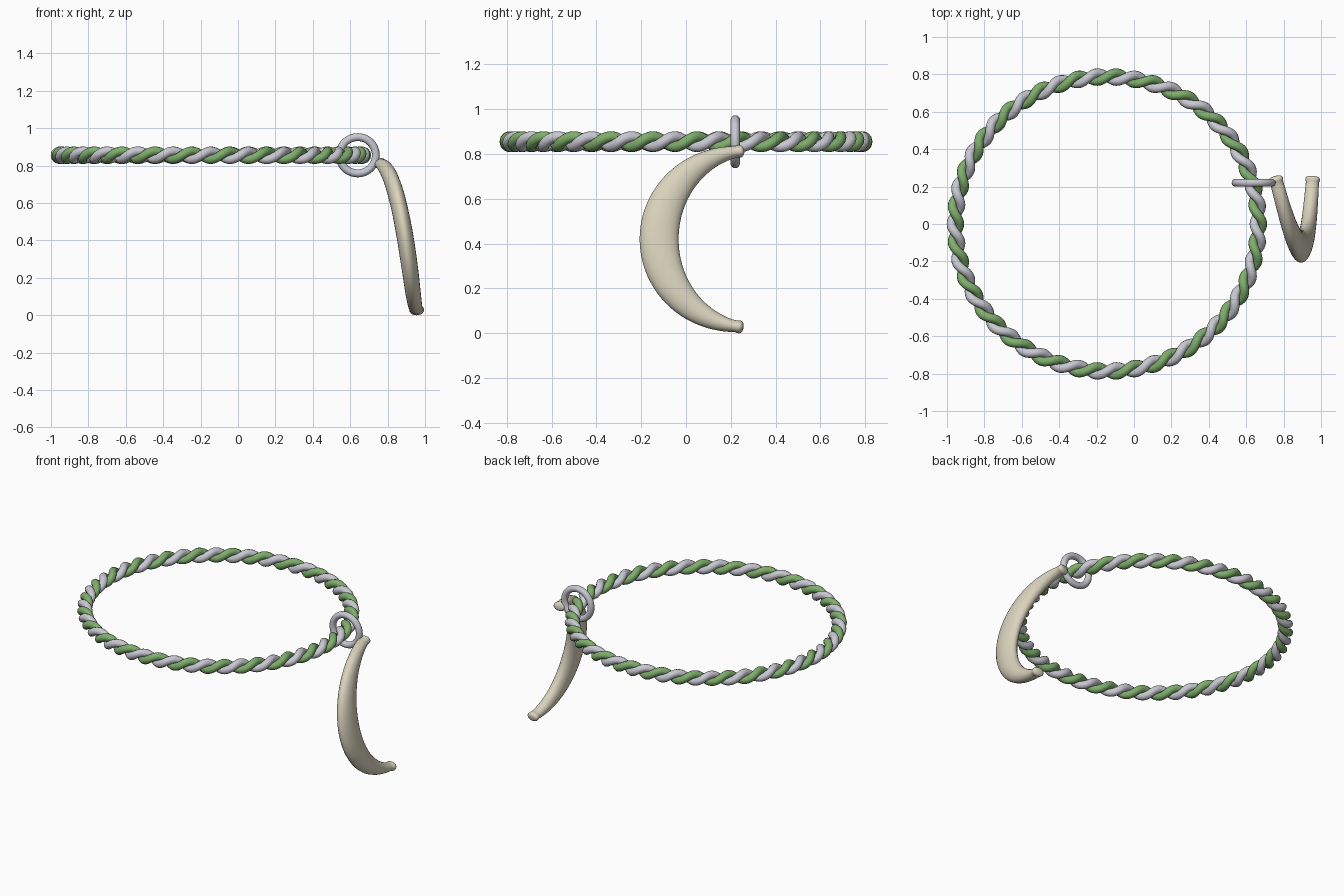
import bpy, bmesh
from math import sin, cos, pi, tau
from mathutils import Vector

cube = bpy.data.objects.get("Cube")
if cube:
    bpy.data.objects.remove(cube)


def material(name, rgb):
    m = bpy.data.materials.new(name)
    m.use_nodes = True
    m.diffuse_color = (*rgb, 1)
    m.node_tree.nodes["Principled BSDF"].inputs["Base Color"].default_value = (*rgb, 1)
    return m


green = material("green", (0.21, 0.42, 0.15))
silver = material("silver", (0.58, 0.58, 0.64))
ivory = material("ivory", (0.70, 0.65, 0.51))


def sweep(name, path, sizes, side, sides, mat, closed=False):
    """Sweep an elliptical section along a path; sizes are (side, other) radii."""
    bm = bmesh.new()
    n = len(path)
    rings = []
    for i, p in enumerate(path):
        if closed:
            t = path[(i + 1) % n] - path[i - 1]
        else:
            t = path[min(i + 1, n - 1)] - path[max(i - 1, 0)]
        t.normalize()
        u = (side - t * side.dot(t)).normalized()
        v = t.cross(u)
        a, b = sizes[i]
        rings.append([bm.verts.new(p + u * a * cos(k * tau / sides) + v * b * sin(k * tau / sides))
                      for k in range(sides)])
    for i in range(n if closed else n - 1):
        r, s = rings[i], rings[(i + 1) % n]
        for k in range(sides):
            j = (k + 1) % sides
            bm.faces.new((r[k], r[j], s[j], s[k]))
    if not closed:
        bm.faces.new(rings[0][::-1])
        bm.faces.new(rings[-1])
    bmesh.ops.recalc_face_normals(bm, faces=bm.faces)
    me = bpy.data.meshes.new(name)
    bm.to_mesh(me)
    bm.free()
    me.shade_smooth()
    me.materials.append(mat)
    ob = bpy.data.objects.new(name, me)
    bpy.context.collection.objects.link(ob)
    return ob


UP = Vector((0, 0, 1))
HEIGHT = 0.855

# Two strands twisted around each other into a hoop
TWISTS, STEPS, COIL, STRAND = 25, 600, 0.022, 0.0245
for name, mat, phase in (("green_strand", green, 0), ("silver_strand", silver, pi)):
    path = []
    for i in range(STEPS):
        a = i * tau / STEPS
        w = TWISTS * a + phase
        out = COIL * cos(w)
        path.append(Vector((-0.145 + (0.81 + out) * cos(a), (0.787 + out) * sin(a),
                            HEIGHT + COIL * sin(w))))
    sweep(name, path, [(STRAND, STRAND)] * STEPS, UP, 12, mat, True)

# Small link ring around the hoop
bpy.ops.mesh.primitive_torus_add(major_radius=0.097, minor_radius=0.021, major_segments=48,
                                 minor_segments=14, location=(0.64, 0.22, HEIGHT),
                                 rotation=(pi / 2, 0, 0))
ring = bpy.context.object
ring.name = "link_ring"
ring.data.materials.append(silver)
ring.data.shade_smooth()

# Crescent tusk: arc in the y-z plane that also bows outward in x
N = 48
path, sizes = [], []
for i in range(N + 1):
    t = i / N
    a = (t - 0.5) * pi * 0.92
    s = sin(pi * t)
    path.append(Vector((0.762 + 0.192 * t + 0.035 * s, 0.275 - 0.395 * cos(a),
                        0.42 - 0.393 * sin(a))))
    sizes.append((0.035 + 0.010 * s, 0.026 + 0.061 * s ** 1.15))
# Rounded knobs on both tips
for end, order in ((0, 1), (-1, -1)):
    tip = path[end].copy()
    step = (tip - path[end + order]).normalized()
    cap = [(0.006, 1.08), (0.016, 1.1), (0.024, 0.95), (0.029, 0.7), (0.031, 0.35)]
    for d, k in cap:
        p, r = tip + step * d, (0.036 * k, 0.026 * k)
        if order == 1:
            path.insert(0, p)
            sizes.insert(0, r)
        else:
            path.append(p)
            sizes.append(r)
sweep("tusk", path, sizes, Vector((1, 0, 0)), 24, ivory)
